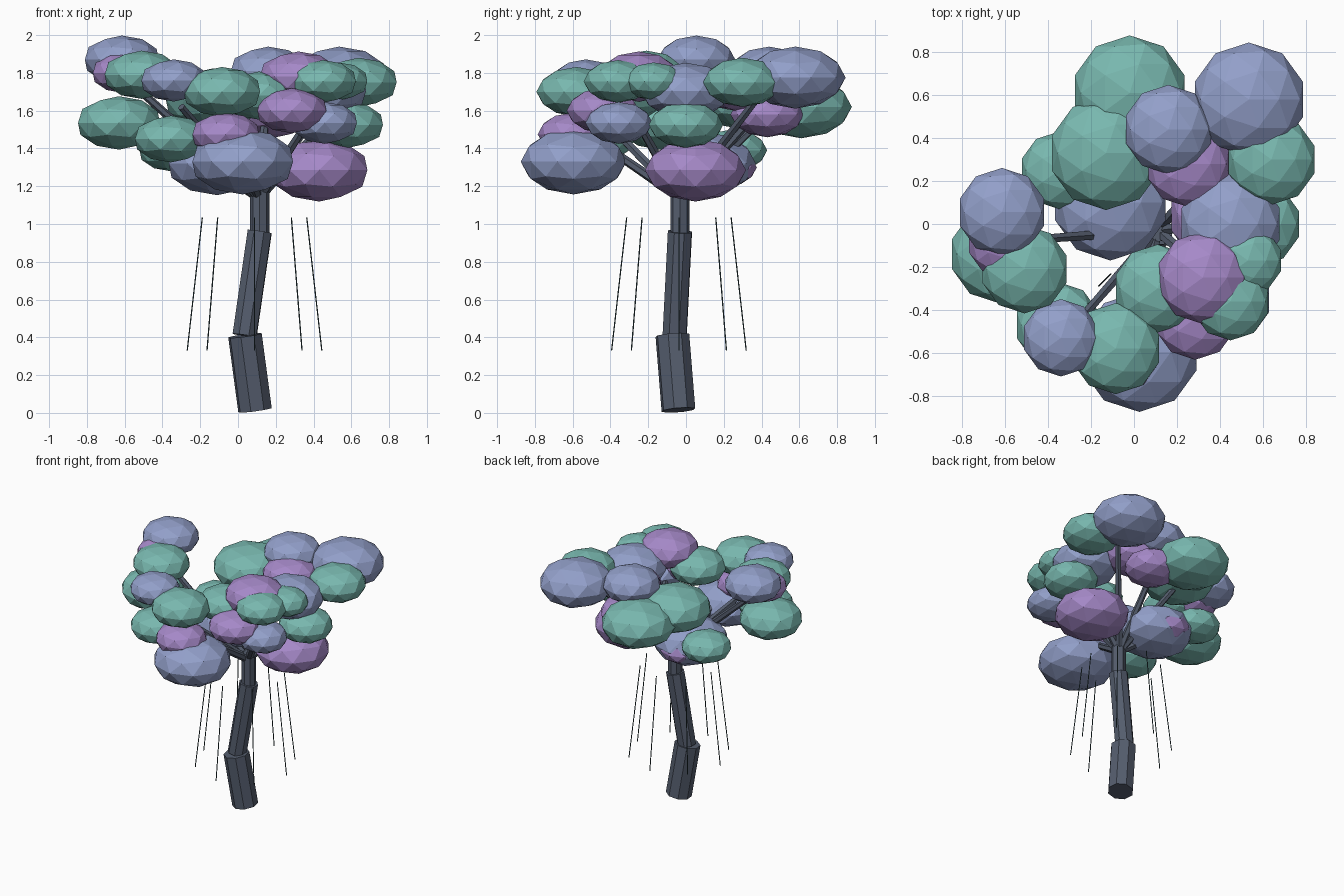
import bpy
from math import cos, sin, tau
from mathutils import Vector

cube = bpy.data.objects.get("Cube")
if cube:
    bpy.data.objects.remove(cube, do_unlink=True)


def material(name, rgb):
    m = bpy.data.materials.new(name)
    m.use_nodes = True
    m.diffuse_color = (*rgb, 1)
    node = next(n for n in m.node_tree.nodes if n.type == "BSDF_PRINCIPLED")
    node.inputs["Base Color"].default_value = (*rgb, 1)
    node.inputs["Roughness"].default_value = 0.8
    return m


green = material("teal green", (0.19, 0.48, 0.43))
blue = material("dusty blue", (0.29, 0.35, 0.59))
purple = material("soft purple", (0.38, 0.25, 0.58))
bark = material("slate bark", (0.09, 0.11, 0.155))
vine = material("dark vine", (0.04, 0.08, 0.09))


def rod(name, start, end, radius, mat, sides=8, tip=None):
    """Straight flat-shaded segment between two points."""
    a, b = Vector(start), Vector(end)
    bpy.ops.mesh.primitive_cone_add(
        vertices=sides, radius1=radius, radius2=radius if tip is None else tip,
        depth=(b - a).length, location=(a + b) / 2,
        rotation=(b - a).to_track_quat("Z", "Y").to_euler())
    ob = bpy.context.object
    ob.name = name
    ob.data.materials.append(mat)


def leaf_clump(name, x, y, z, r, mat):
    """Faceted, flattened ball of foliage."""
    bpy.ops.mesh.primitive_ico_sphere_add(subdivisions=2, radius=r, location=(x, y, z))
    ob = bpy.context.object
    ob.name = name
    ob.scale.z = 0.62
    ob.data.materials.append(mat)


# Trunk: three kinked segments
rod("trunk_lower", (.09, -.04, .015), (.037, -.072, .41), .092, bark)
rod("trunk_middle", (.035, -.06, .41), (.115, -.032, .96), .068, bark)
rod("trunk_upper", (.115, -.032, .93), (.115, -.032, 1.2), .051, bark)

# Branches fan out from the trunk top to each foliage group
fork = (.11, -.03, 1.14)
for tip in [(-.58, -.08, 1.76), (-.3, -.5, 1.62), (-.03, -.56, 1.5), (.42, -.3, 1.62),
            (.52, .02, 1.6), (.5, .42, 1.72), (.15, .42, 1.64), (-.08, .45, 1.6),
            (-.25, .2, 1.38)]:
    rod("branch", fork, tip, .028, bark, 6, .02)

# Foliage clumps: x, y, z, radius
greens = [
    (-.02, .61, 1.62, .268), (-.13, .33, 1.66, .265), (.64, .3, 1.75, .21),
    (-.35, .25, 1.39, .18), (-.63, -.14, 1.535, .228), (-.51, -.21, 1.79, .206),
    (-.355, -.47, 1.45, .2), (-.085, -.58, 1.70, .212), (.45, -.36, 1.755, .182),
    (.53, -.17, 1.755, .162), (.11, -.3, 1.68, .205), (.58, 0, 1.525, .197)]
blues = [
    (.535, .58, 1.775, .265), (.16, .44, 1.81, .208), (-.11, .1, 1.32, .27),
    (-.615, .055, 1.87, .206), (-.34, -.53, 1.76, .18), (.025, -.595, 1.33, .28),
    (.45, 0, 1.705, .24), (.46, -.355, 1.535, .178)]
purples = [
    (.43, .05, 1.285, .268), (-.12, .21, 1.30, .165), (-.605, -.08, 1.80, .172),
    (-.065, -.6, 1.475, .185), (.285, -.44, 1.6, .192), (.32, -.25, 1.78, .215),
    (.25, .28, 1.72, .2), (.2, .43, 1.58, .195)]
for label, mat, clumps in [("green", green, greens), ("blue", blue, blues),
                           ("purple", purple, purples)]:
    for clump in clumps:
        leaf_clump("foliage_" + label, *clump, mat)

# Ring of hanging vines, splayed outward toward the ground
cx, cy = .0875, -.0375
for i in range(8):
    c, s = cos(tau * i / 8), sin(tau * i / 8)
    rod("hanging_vine", (cx + .356 * c, cy + .356 * s, .33),
        (cx + .276 * c, cy + .276 * s, 1.035), .0035, vine, 5)
